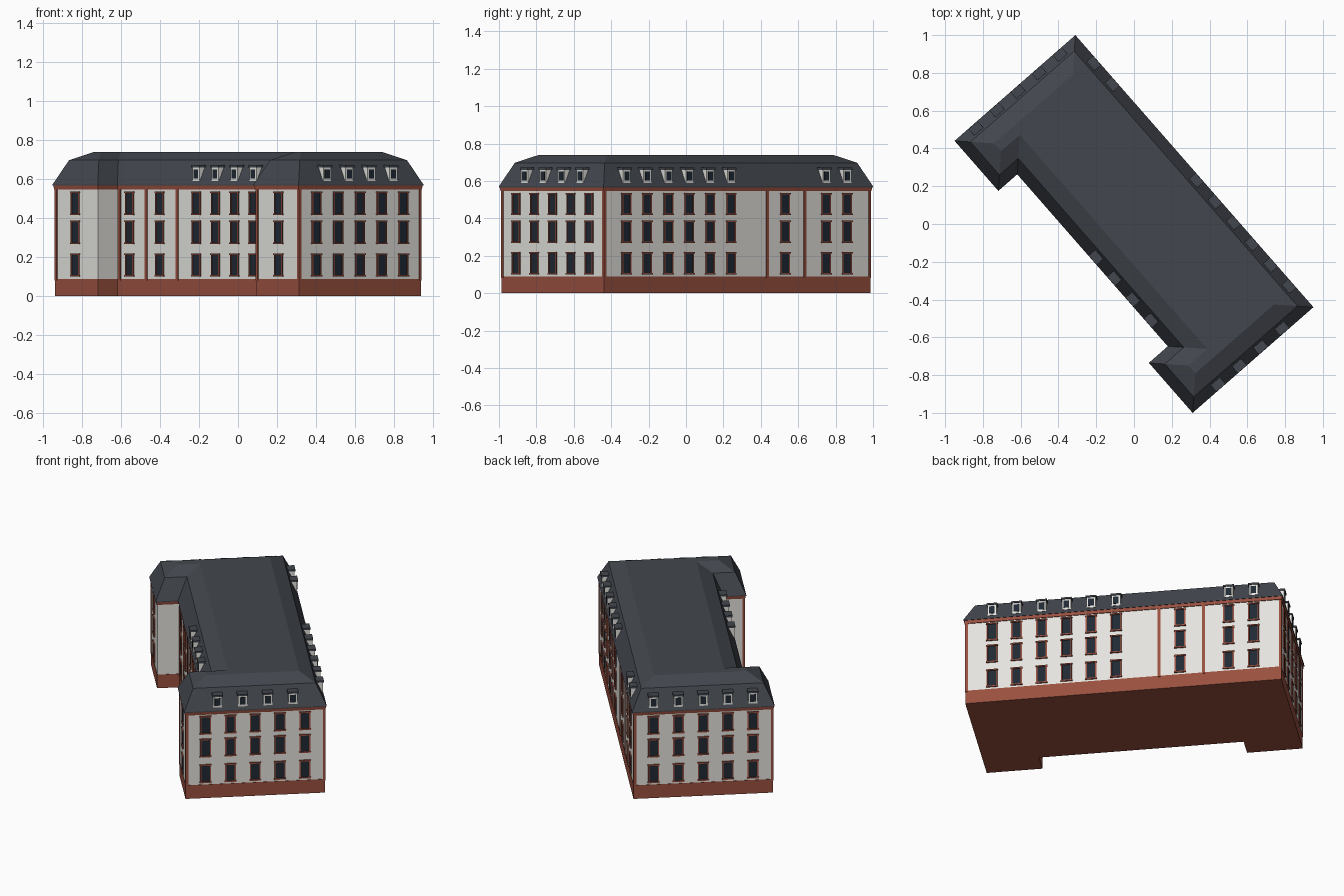
import bpy, bmesh
from math import atan2
from mathutils import Matrix, Vector

if "Cube" in bpy.data.objects:
    bpy.data.objects.remove(bpy.data.objects["Cube"])

TURN = Matrix.Rotation(atan2(-0.7525, 0.6586), 4, 'Z')   # building stands at an angle

def material(name, rgb):
    m = bpy.data.materials.new(name)
    m.diffuse_color = (*rgb, 1)
    m.use_nodes = True
    m.node_tree.nodes["Principled BSDF"].inputs["Base Color"].default_value = m.diffuse_color
    return m

RED = material("brick_red", (0.32, 0.08, 0.05))
WHITE = material("plaster", (0.78, 0.77, 0.73))
SLATE = material("slate", (0.055, 0.062, 0.075))
GLASS = material("dark_glass", (0.014, 0.022, 0.034))

def finish(name, bm, mat):
    bmesh.ops.recalc_face_normals(bm, faces=bm.faces)
    bm.transform(TURN)
    me = bpy.data.meshes.new(name)
    bm.to_mesh(me)
    bm.free()
    me.materials.append(mat)
    bpy.context.collection.objects.link(bpy.data.objects.new(name, me))

# Eave outline: long block with two short wings (counter-clockwise)
EAVE = [Vector(p) for p in [(-.957, -.425), (-.605, -.425), (-.605, -.292), (.605, -.292),
                            (.605, -.425), (.957, -.425), (.957, .425), (-.957, .425)]]

def inset(d):
    out = []
    for i, p in enumerate(EAVE):
        a = (p - EAVE[i - 1]).normalized()
        b = (EAVE[(i + 1) % len(EAVE)] - p).normalized()
        out.append(p + d * (Vector((-a.y, a.x)) + Vector((-b.y, b.x))))
    return out

def stack(name, mat, levels):
    """Loft the outline through (inset, height) levels."""
    bm = bmesh.new()
    rings = [[bm.verts.new((p.x, p.y, z)) for p in inset(d)] for d, z in levels]
    n = len(EAVE)
    for lo, hi in zip(rings, rings[1:]):
        for i in range(n):
            j = (i + 1) % n
            bm.faces.new((lo[i], lo[j], hi[j], hi[i]))
    bm.faces.new(rings[0][::-1])
    bm.faces.new(rings[-1])
    finish(name, bm, mat)

stack("plinth", RED, [(.009, 0), (.009, .088)])
stack("walls", WHITE, [(.011, .088), (.011, .548)])
stack("cornice", RED, [(.006, .546), (.003, .568)])
stack("mansard_roof", SLATE, [(0, .566), (0, .572), (.06, .697), (.148, .738)])

PARTS = {n: (bmesh.new(), m) for n, m in [
    ("window_frames", RED), ("window_panes", GLASS), ("pilasters", RED),
    ("dormer_walls", WHITE), ("dormer_panes", GLASS), ("dormer_caps", SLATE)]}

def box(part, normal, s, out, z):
    """Box on a facade: spans along it (s), outward (out) and up (z)."""
    nx, ny = normal
    spans = (s, out, z)
    c = [(a + b) / 2 for a, b in spans]
    size = [b - a for a, b in spans]
    frame = Matrix(((-ny, nx, 0, 0), (nx, ny, 0, 0), (0, 0, 1, 0), (0, 0, 0, 1)))
    bmesh.ops.create_cube(PARTS[part][0], size=1,
                          matrix=frame @ Matrix.Translation(c) @ Matrix.Diagonal((*size, 1)))

def window(n, s, w, z):
    W, H, t = .032, .056, .007
    for side in (-1, 1):
        a, b = sorted((s + side * W, s + side * (W - t)))
        box("window_frames", n, (a, b), (w - .01, w + .006), (z - H, z + H))
    for zc in (z - H, z + H):
        box("window_frames", n, (s - W - .003, s + W + .003), (w - .01, w + .008), (zc - .004, zc + .004))
    box("window_panes", n, (s - W, s + W), (w - .01, w + .002), (z - H, z + H))

def dormer(n, s, e):
    box("dormer_walls", n, (s - .027, s + .027), (e - .06, e - .006), (.59, .662))
    box("dormer_panes", n, (s - .017, s + .017), (e - .03, e - .004), (.602, .65))
    box("dormer_caps", n, (s - .032, s + .032), (e - .064, e - .001), (.66, .671))

FIVE = [-.296, -.148, 0, .148, .296]
LONG = [-.788, -.64, -.49, -.341, -.193, -.044]
# Facades: outward normal, eave distance, windows, dormers, pilasters
FACADES = [
    ((1, 0), .957, FIVE, [-.225, -.075, .075, .225], [-.408]),
    ((-1, 0), .957, FIVE, FIVE, [-.408]),
    ((0, 1), .425, LONG + [.341, .632, .781], LONG + [.632, .781], [-.94, .215, .481]),
    ((0, -1), .425, [-.79, .79], [], [-.94, .622]),
    ((0, -1), .292, [-.52, -.285, 0, .148, .296, .443], [0, .148, .296, .443], [-.598, -.39, -.149]),
]
for n, eave, windows, dormers, pilasters in FACADES:
    wall = eave - .011
    for s in windows:
        for z in (.16, .328, .477):
            window(n, s, wall, z)
    for s in dormers:
        dormer(n, s, eave)
    for s in pilasters:
        box("pilasters", n, (s - .009, s + .009), (wall - .01, wall + .005), (.08, .55))

for name, (bm, mat) in PARTS.items():
    finish(name, bm, mat)
